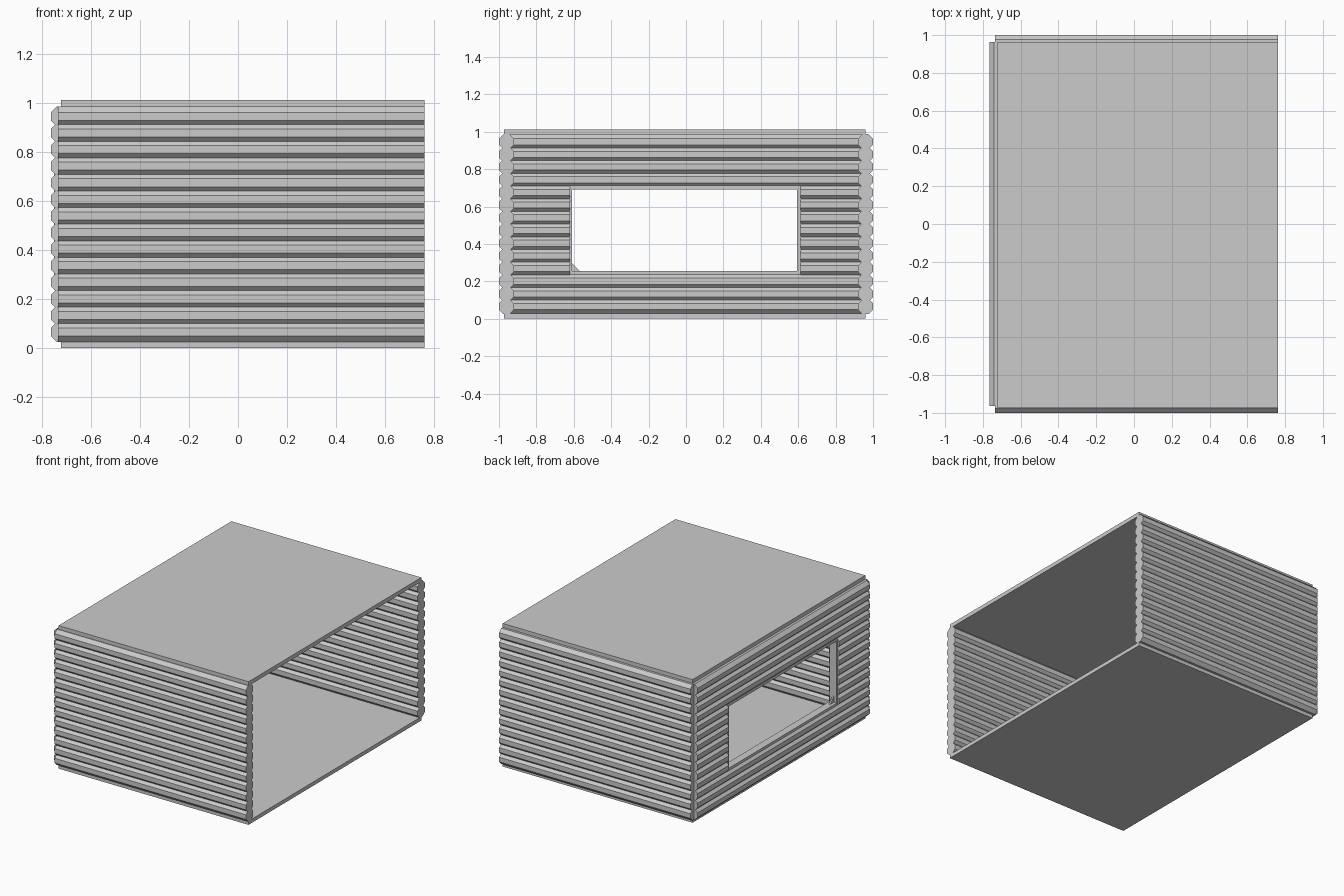
import bpy, bmesh
from mathutils import Vector

if "Cube" in bpy.data.objects:
    bpy.data.objects.remove(bpy.data.objects["Cube"])

R = 0.04                     # half thickness of an eight-sided log
S = R * 0.4142               # half of one log facet
PITCH = 0.0678               # vertical log spacing
Z0 = 0.065                   # centre of lowest log
Y_END = 0.963
X_BACK, X_FRONT = -0.725, 0.763


def prism(name, points, direction):
    """Extrude a closed planar outline along a vector."""
    bm = bmesh.new()
    face = bm.faces.new([bm.verts.new(p) for p in points])
    ext = bmesh.ops.extrude_face_region(bm, geom=[face], use_keep_orig=True)
    verts = [g for g in ext["geom"] if isinstance(g, bmesh.types.BMVert)]
    bmesh.ops.translate(bm, vec=Vector(direction), verts=verts)
    bmesh.ops.recalc_face_normals(bm, faces=bm.faces[:])
    mesh = bpy.data.meshes.new(name)
    bm.to_mesh(mesh)
    bm.free()
    obj = bpy.data.objects.new(name, mesh)
    bpy.context.collection.objects.link(obj)
    return obj


def box(name, lo, hi):
    x0, y0, z0 = lo
    x1, y1, z1 = hi
    return prism(name, [(x0, y0, z0), (x1, y0, z0), (x1, y1, z0), (x0, y1, z0)],
                 (0, 0, z1 - z0))


def log_profile(first, count):
    """Scalloped outline (offset, z) of a stack of merged octagonal logs."""
    notch = R - (PITCH / 2 - S)
    side = []
    for i in range(first, first + count):
        z = Z0 + i * PITCH
        side.append((S, z - R) if i == first else (notch, z - PITCH / 2))
        side += [(R, z - S), (R, z + S)]
    side.append((S, z + R))
    return side + [(-u, v) for u, v in reversed(side)]


# Side log walls
for name, y in (("front_log_wall", -0.96), ("rear_log_wall", 0.96)):
    prism(name, [(-0.735, y + u, z) for u, z in log_profile(0, 14)],
          (X_FRONT + 0.735, 0, 0))

# Window wall: rows below, beside and above the opening
for name, first, count, y0, y1 in (
        ("window_wall_lower_logs", 0, 3, -Y_END, Y_END),
        ("window_wall_left_logs", 3, 7, -Y_END, -0.62),
        ("window_wall_right_logs", 3, 7, 0.612, Y_END),
        ("window_wall_upper_logs", 10, 4, -Y_END, Y_END)):
    prism(name, [(X_BACK + u, y0, z) for u, z in log_profile(first, count)],
          (0, y1 - y0, 0))

# Window frame
FX0, FX1 = -0.752, -0.698
box("window_frame_bottom", (FX0, -0.62, 0.236), (FX1, 0.612, 0.254))
box("window_frame_top", (FX0, -0.62, 0.692), (FX1, 0.612, 0.714))
box("window_frame_left", (FX0, -0.624, 0.254), (FX1, -0.61, 0.692))
box("window_frame_right", (FX0, 0.593, 0.254), (FX1, 0.614, 0.692))

# Small corner brace in the frame
prism("window_corner_brace",
      [(-0.73, -0.61, 0.254), (-0.73, -0.568, 0.254), (-0.73, -0.61, 0.296)],
      (0.01, 0, 0))

# Floor and roof slabs
box("floor_slab", (-0.724, -0.972, 0.0), (X_FRONT, 0.96, 0.027))
box("roof_slab", (-0.724, -0.972, 0.984), (X_FRONT, 0.96, 1.013))
